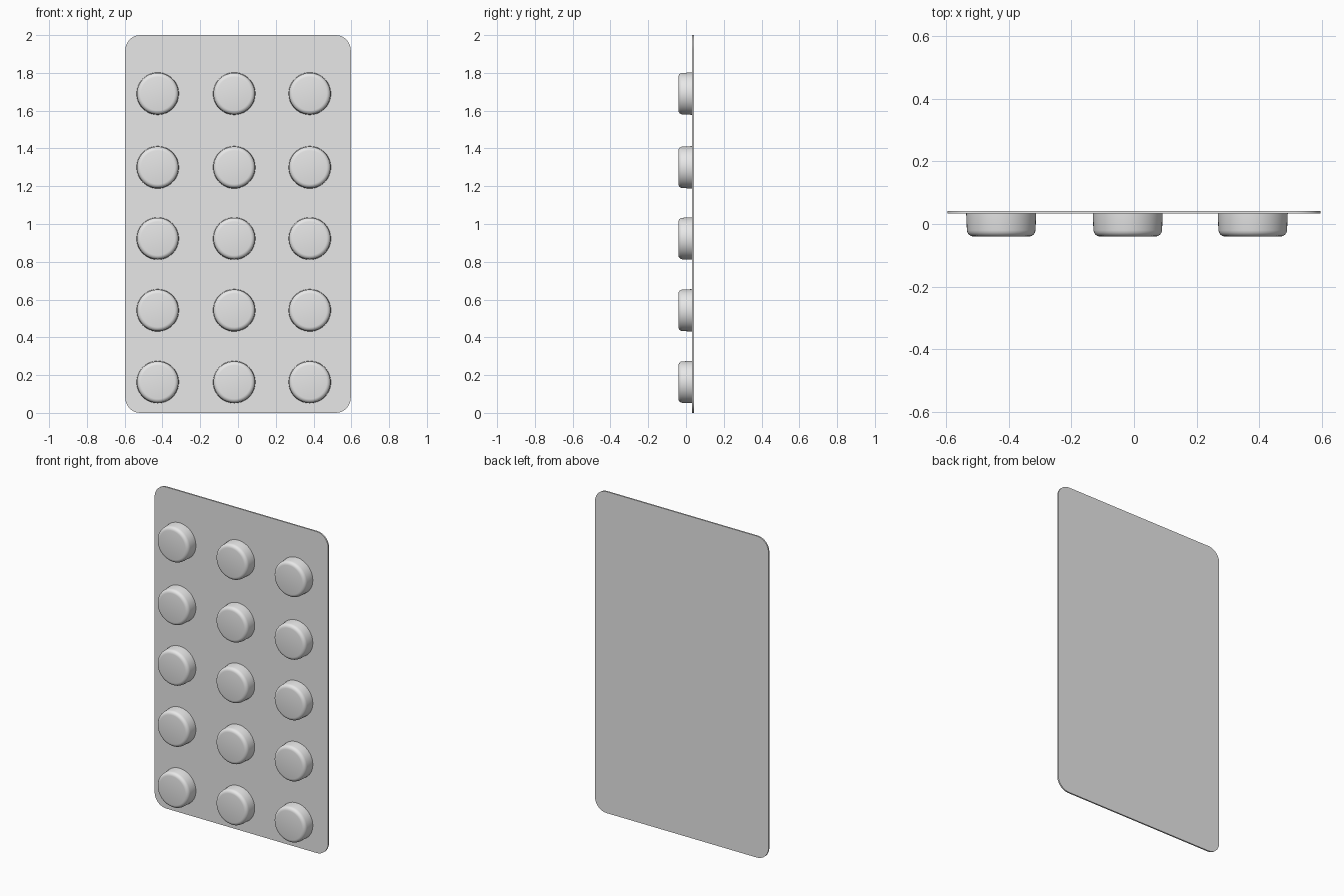
import bpy
import bmesh
from math import cos, sin, pi, radians
from mathutils import Matrix

cube = bpy.data.objects.get("Cube")
if cube:
    bpy.data.objects.remove(cube, do_unlink=True)

# Single plain grey material
GREY = (0.8, 0.8, 0.8, 1.0)
grey = bpy.data.materials.new("light grey")
grey.use_nodes = True
grey.diffuse_color = GREY
grey.node_tree.nodes["Principled BSDF"].inputs["Base Color"].default_value = GREY

BACK, SHEET_FRONT, CUP_FRONT = 0.042, 0.033, -0.04
HALF_W, HEIGHT, CORNER = 0.597, 2.0, 0.08


def make_object(name, bm):
    bmesh.ops.recalc_face_normals(bm, faces=bm.faces)
    mesh = bpy.data.meshes.new(name)
    bm.to_mesh(mesh)
    bm.free()
    mesh.materials.append(grey)
    obj = bpy.data.objects.new(name, mesh)
    bpy.context.collection.objects.link(obj)
    bpy.ops.object.select_all(action="DESELECT")
    obj.select_set(True)
    bpy.context.view_layer.objects.active = obj
    bpy.ops.object.shade_smooth_by_angle(angle=radians(35))
    return obj


# Backing sheet: rounded rectangle pushed to a thin slab
bm = bmesh.new()
outline = []
for i, (sx, top) in enumerate([(1, 1), (-1, 1), (-1, 0), (1, 0)]):
    cx = sx * (HALF_W - CORNER)
    cz = HEIGHT - CORNER if top else CORNER
    for step in range(9):
        a = (i + step / 8) * pi / 2
        outline.append(bm.verts.new((cx + CORNER * cos(a), BACK, cz + CORNER * sin(a))))
face = bm.faces.new(outline)
slab = bmesh.ops.extrude_face_region(bm, geom=[face], use_keep_orig=True)
moved = [v for v in slab["geom"] if isinstance(v, bmesh.types.BMVert)]
bmesh.ops.translate(bm, verts=moved, vec=(0, SHEET_FRONT - BACK, 0))
make_object("backing_sheet", bm)


# Pill cup: capped cylinder with a rounded front rim, axis along y
def pill_cup(name, x, z, radius=0.112, rim=0.02):
    bm = bmesh.new()
    depth = SHEET_FRONT - CUP_FRONT
    bmesh.ops.create_cone(
        bm, cap_ends=True, segments=48, radius1=radius, radius2=radius - 0.003, depth=depth,
        matrix=Matrix.Translation((x, (SHEET_FRONT + CUP_FRONT) / 2, z)) @ Matrix.Rotation(pi / 2, 4, "X"))
    middle = (SHEET_FRONT + CUP_FRONT) / 2
    rim_edges = [e for e in bm.edges if all(v.co.y < middle for v in e.verts)]
    bmesh.ops.bevel(bm, geom=rim_edges, offset=rim, offset_type="OFFSET",
                    segments=4, profile=0.5, affect="EDGES")
    # Open the base where it meets the sheet
    base = [f for f in bm.faces if all(v.co.y > SHEET_FRONT - 0.001 for v in f.verts)]
    bmesh.ops.delete(bm, geom=base, context="FACES_ONLY")
    return make_object(name, bm)


for row, z in enumerate([0.163, 0.543, 0.923, 1.30, 1.69]):
    for column, x in zip(("right", "middle", "left"), (-0.425, -0.02, 0.38)):
        pill_cup(f"pill_cup_{column}_{row + 1}", x, z)
